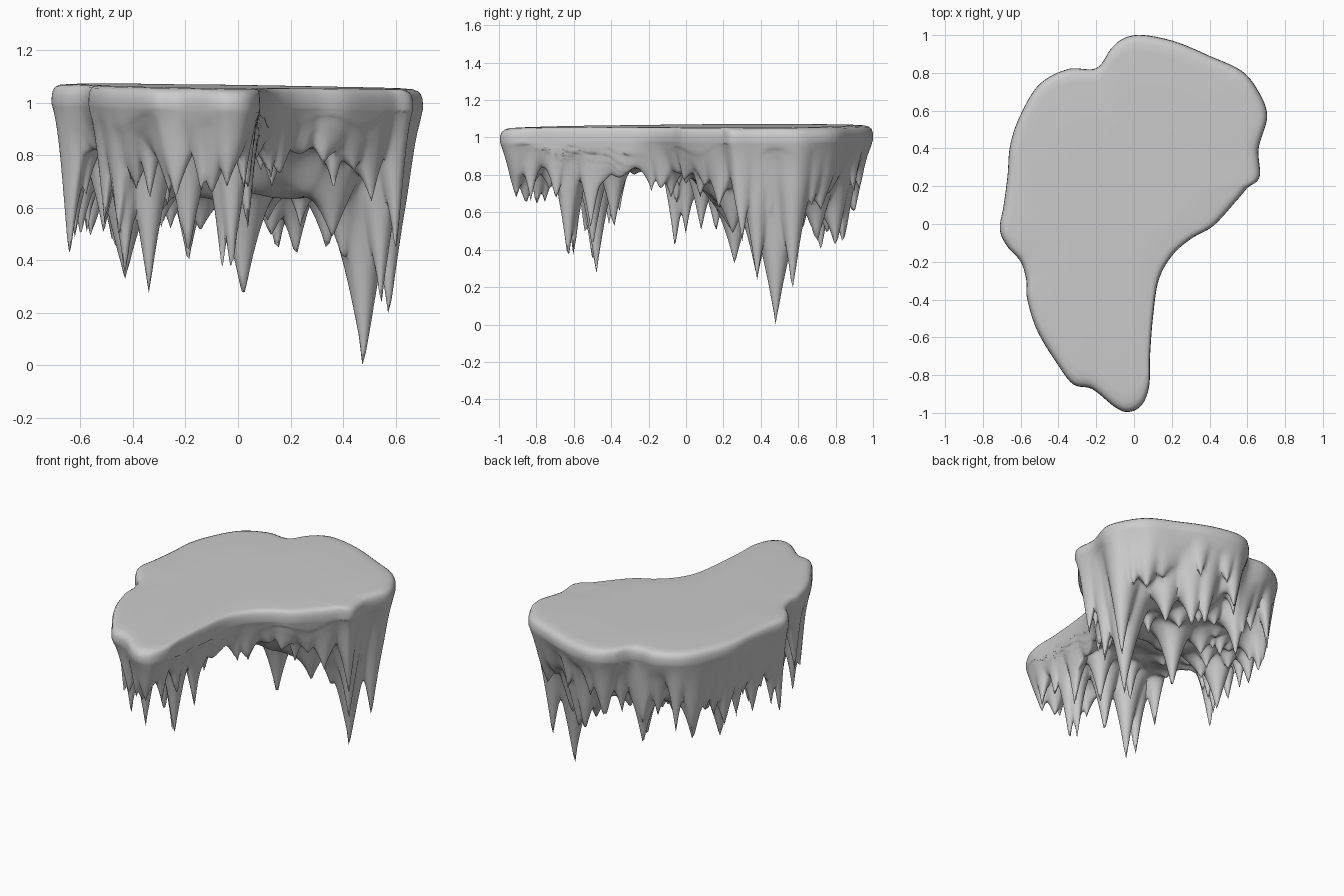
import bpy, bmesh, math, random
from mathutils import Vector, kdtree, noise

if "Cube" in bpy.data.objects:
    bpy.data.objects.remove(bpy.data.objects["Cube"])

random.seed(7)

# Plan outline of the rock slab (counter-clockwise)
OUT = [(.05, 1), (-.05, .985), (-.12, .93), (-.2, .825), (-.35, .82), (-.5, .74), (-.6, .58),
       (-.655, .42), (-.67, .25), (-.69, .1), (-.71, -.03), (-.67, -.12), (-.6, -.2), (-.57, -.3),
       (-.565, -.4), (-.51, -.57), (-.4, -.75), (-.32, -.85), (-.22, -.875), (-.1, -.97),
       (-.03, -.995), (.04, -.96), (.08, -.86), (.085, -.7), (.1, -.5), (.13, -.3), (.2, -.17),
       (.3, -.08), (.42, -.01), (.54, .12), (.6, .19), (.665, .25), (.66, .4), (.705, .57),
       (.66, .7), (.57, .81), (.4, .89), (.22, .965)]
CENTRE = Vector((-.1, .1))

# Main hanging spikes: x, y, tip height, base radius
SPIKES = [(.48, .48, 0, .2), (.575, .57, .17, .14), (.545, .38, .22, .13), (-.34, -.48, .26, .14),
          (-.43, -.5, .32, .12), (-.025, -.63, .33, .11), (-.06, -.6, .35, .1),
          (-.645, -.06, .38, .11), (.02, .38, .24, .14), (-.43, .26, .32, .14),
          (-.19, .72, .38, .14), (.22, .8, .4, .13), (.15, .84, .41, .11), (.34, .7, .43, .12),
          (-.47, .6, .43, .13), (-.24, -.8, .62, .1), (-.56, .4, .48, .13), (-.6, .16, .48, .12),
          (-.19, -.5, .4, .12), (.36, .25, .48, .12), (.6, .3, .43, .1), (.4, .4, .4, .14)]


def smooth_loop(pts, n):
    """Closed Catmull-Rom curve through the outline points."""
    p = [Vector(q) for q in pts]
    res = []
    for i in range(len(p)):
        a, b, c, d = p[i - 1], p[i], p[(i + 1) % len(p)], p[(i + 2) % len(p)]
        for k in range(n):
            t = k / n
            res.append(.5 * (2 * b + (c - a) * t + (2 * a - 5 * b + 4 * c - d) * t * t
                             + (3 * b - a - 3 * c + d) * t ** 3))
    return res


def step(v):
    v = min(max(v, 0), 1)
    return v * v * (3 - 2 * v)


def top_z(p):
    return 1.06 - .016 * p.x + .008 * p.y


rim = smooth_loop(OUT, 10)
N = len(rim)
kd = kdtree.KDTree(N)
for i, p in enumerate(rim):
    kd.insert((p.x, p.y, 0), i)
kd.balance()


def rim_distance(p):
    return kd.find((p.x, p.y, 0))[2]


# Smaller spikes: a curtain along the rim, plus a few further in
for k in range(95):
    edge = k < 65
    r = rim[int(k % 65 / 65 * N + random.uniform(-3, 3)) % N] if edge else random.choice(rim)
    p = r.lerp(CENTRE, random.uniform(.06, .19) if edge else random.uniform(.2, .6))
    if -.32 < p.y < -.08 and p.x < .1:
        tip = random.uniform(.78, .84)
    elif p.x > .05 and p.y < .15 or p.y < -.7:
        tip = random.uniform(.64, .78)
    elif edge and p.x + p.y > .6:
        tip = random.uniform(.58, .78)
    else:
        tip = random.uniform(.47, .68)
    SPIKES.append((p.x, p.y, tip, random.uniform(.06, .13)))


def under_z(p):
    """Height of the underside: belly, deeper at the back, with flared spikes pulled down."""
    d = rim_distance(p)
    n = noise.noise(Vector((p.x * 7, p.y * 7, 3)))
    u = min(d / (.085 + .05 * noise.noise(Vector((p.x * 5, p.y * 5, 9)))), 1)
    wall = 1 - (1 - u) ** 2
    belly = .84 + .04 * n - .19 * step((d - .04) / .2) * step((p.y + .05) / .25)
    total = 0
    for x, y, tip, r in SPIKES:
        q = math.hypot(p.x - x, p.y - y) / r
        if q < 1:
            total += (max(belly - tip, 0) * (1 - q) ** 1.8) ** 5
    start = top_z(p) - .075
    z = start + (belly - start) * wall - total ** .2 * step(d / .06)
    return max(z, 0)


bm = bmesh.new()
loops = []


def add_ring(t, height):
    ring = []
    for r in rim:
        p = r.lerp(CENTRE, t)
        ring.append(bm.verts.new((p.x, p.y, height(p))))
    loops.append(ring)


# Flat top with a rounded lip
for t, drop in ((.5, 0), (.1, 0), (.05, .003), (.025, .01), (.01, .022), (.002, .042), (0, .075)):
    add_ring(t, lambda p: top_z(p) - drop)
# Underside rings running in to the middle
R = 75
for i in range(1, R):
    add_ring((i / R) ** 1.25, under_z)

for a, b in zip(loops, loops[1:]):
    for i in range(N):
        j = (i + 1) % N
        bm.faces.new((a[i], b[i], b[j], a[j]))
for ring, z in ((loops[0], top_z(CENTRE)), (loops[-1], under_z(CENTRE))):
    c = bm.verts.new((CENTRE.x, CENTRE.y, z))
    for i in range(N):
        bm.faces.new((ring[i], ring[(i + 1) % N], c))
# Drop the lowest tip exactly onto the ground
min(bm.verts, key=lambda v: v.co.z).co.z = 0
bmesh.ops.recalc_face_normals(bm, faces=bm.faces)

mesh = bpy.data.meshes.new("hanging_rock")
bm.to_mesh(mesh)
bm.free()
rock = bpy.data.objects.new("hanging_rock", mesh)
bpy.context.collection.objects.link(rock)
bpy.context.view_layer.objects.active = rock
rock.select_set(True)
bpy.ops.object.shade_smooth_by_angle(angle=math.radians(60))
